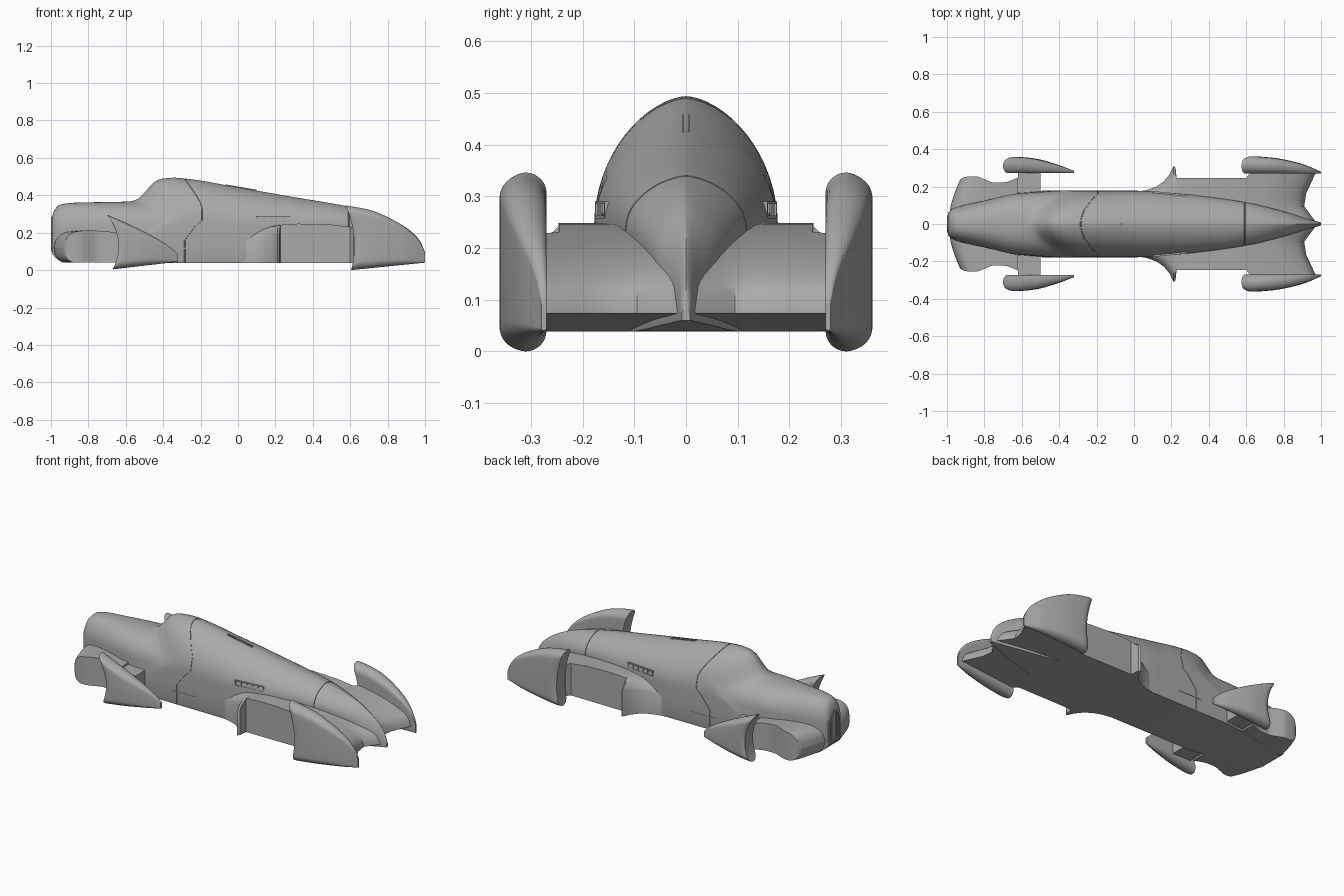
import bpy, bmesh, math
from mathutils import Matrix, Vector

old = bpy.data.objects.get("Cube")
if old:
    bpy.data.objects.remove(old)

grey = bpy.data.materials.new("body grey")
grey.use_nodes = True
COLOUR = (0.40, 0.40, 0.40, 1)
grey.diffuse_color = COLOUR
grey.node_tree.nodes["Principled BSDF"].inputs["Base Color"].default_value = COLOUR


def lin(pts, x):
    """Straight interpolation through (x, value) points."""
    if x <= pts[0][0]:
        return pts[0][1]
    for (a, u), (b, v) in zip(pts, pts[1:]):
        if x <= b:
            return u + (v - u) * (x - a) / (b - a)
    return pts[-1][1]


def smooth(pts, x):
    """Monotone cubic interpolation through (x, value) points."""
    if x <= pts[0][0] or x >= pts[-1][0]:
        return lin(pts, x)
    s = [(q[1] - p[1]) / (q[0] - p[0]) for p, q in zip(pts, pts[1:])]
    m = [s[0]] + [2 * a * b / (a + b) if a * b > 0 else 0 for a, b in zip(s, s[1:])] + [s[-1]]
    i = max(k for k in range(len(s)) if pts[k][0] <= x)
    h = pts[i + 1][0] - pts[i][0]
    t = (x - pts[i][0]) / h
    return ((2*t**3 - 3*t*t + 1) * pts[i][1] + (t**3 - 2*t*t + t) * h * m[i]
            + (3*t*t - 2*t**3) * pts[i + 1][1] + (t**3 - t*t) * h * m[i + 1])


def finish(name, bm):
    bmesh.ops.recalc_face_normals(bm, faces=bm.faces)
    me = bpy.data.meshes.new(name)
    bm.to_mesh(me)
    bm.free()
    me.materials.append(grey)
    ob = bpy.data.objects.new(name, me)
    bpy.context.collection.objects.link(ob)
    bpy.ops.object.select_all(action='DESELECT')
    ob.select_set(True)
    bpy.context.view_layer.objects.active = ob
    bpy.ops.object.shade_smooth_by_angle(angle=math.radians(38))
    return ob


def loft(name, rings, side=1):
    """Skin matching rings; each cap is a strip joining the ring's two halves."""
    bm = bmesh.new()
    vs = [[bm.verts.new((x, y * side, z)) for x, y, z in r] for r in rings]
    n = len(rings[0])
    for a, b in zip(vs, vs[1:]):
        for i in range(n):
            j = (i + 1) % n
            bm.faces.new((a[i], a[j], b[j], b[i]))
    for r in (vs[0], vs[-1]):
        for k in range(n // 2 - 1):
            bm.faces.new((r[k], r[k + 1], r[n - 2 - k], r[n - 1 - k]))
    bmesh.ops.remove_doubles(bm, verts=bm.verts, dist=1e-5)
    return finish(name, bm)


def boxes(name, parts, matrix=Matrix()):
    """One object from (centre, size) boxes."""
    bm = bmesh.new()
    for c, s in parts:
        bmesh.ops.create_cube(bm, size=1, matrix=matrix @ Matrix.Translation(c) @ Matrix.Diagonal((*s, 1)))
    return finish(name, bm)


# Main body: nose, bonnet, canopy hump and tapering tail
TOP = [(-.995, .285), (-.98, .325), (-.95, .35), (-.88, .36), (-.58, .367), (-.54, .378), (-.49, .425),
       (-.45, .47), (-.41, .488), (-.34, .494), (-.26, .487), (0, .442), (.3, .39), (.58, .342),
       (.75, .3), (.87, .245), (.95, .185), (.985, .135), (1, .085)]
WIDTH = [(-.995, .06), (-.98, .075), (-.95, .09), (-.8, .125), (-.6, .168), (-.48, .178), (0, .178),
         (.2, .166), (.4, .145), (.6, .115), (.8, .067), (.95, .022), (1, .008)]
SHOULDER = [(-.995, .22), (-.6, .24), (.55, .24), (.8, .19), (.93, .1), (1, .07)]
FLOOR = [(-.995, .09), (-.97, .06), (-.93, .04), (.6, .038), (1, .06)]
POWER = [(-1, .8), (-.62, .85), (-.45, 1.2), (.5, 1.15), (.75, 1.45), (1, 1.5)]
SWEEP = [(-.65, 0), (-.55, .17), (-.4, .15), (-.1, 0)]


def body_ring(x, inset=0):
    top, w = smooth(TOP, x) - inset, smooth(WIDTH, x) - inset
    sh, fl, e = smooth(SHOULDER, x), smooth(FLOOR, x), lin(POWER, x)
    half = [(0.001, fl), (w * .5, fl), (w * .97, fl), (w, fl + (sh - fl) * .1), (w, fl + (sh - fl) * .6)]
    for k in range(17):
        a = math.pi / 2 * k / 16
        half.append((w * max(math.cos(a), .004) ** e, sh + (top - sh) * math.sin(a)))
    ring = []
    for y, z in half:
        # the windscreen wraps backward around the hump
        back = lin(SWEEP, x) * min(1, y / .16) ** 2 * min(1, max(0, (z - .2) / .06))
        ring.append((x + back, y, z))
    return ring + [(x, -y, z) for x, y, z in reversed(ring)]


stations = {-.995: 0, -.99: 0, -.985: 0, .985: 0, .993: 0, 1: 0}
stations.update({round(-.98 + i * .0196, 4): 0 for i in range(101)})
for seam in (-.285, .592):
    for x in [s for s in stations if abs(s - seam) < .008]:
        del stations[x]
    stations.update({seam - .003: 0, seam - .002: .003, seam + .002: .003, seam + .003: 0})
loft("main_body", [body_ring(x, stations[x]) for x in sorted(stations)])

# Arched nose grille with upright bars
arch = [(.045, .1), (.045, .2)] + [(.045 * math.cos(a), .2 + .085 * math.sin(a))
                                   for a in (.3, .6, .9, 1.2, 1.5)]
outer = arch + [(-y, z) for y, z in reversed(arch)]
bm = bmesh.new()
for (y0, z0), (y1, z1) in zip(outer, outer[1:] + outer[:1]):
    quad = [bm.verts.new((-1, y * f, .19 + (z - .19) * f))
            for y, z, f in ((y0, z0, 1), (y1, z1, 1), (y1, z1, .88), (y0, z0, .88))]
    bm.faces.new(quad)
rim = bmesh.ops.extrude_face_region(bm, geom=bm.faces[:])["geom"]
bmesh.ops.translate(bm, vec=(.008, 0, 0), verts=[v for v in rim if isinstance(v, bmesh.types.BMVert)])
bmesh.ops.remove_doubles(bm, verts=bm.verts, dist=1e-5)
finish("grille_rim", bm)
boxes("grille_bars", [((-.995, y, .185), (.006, .004, .165)) for y in (-.027, -.014, 0, .014, .027)])

# Rear pod outline, with a flared lip ahead of the wheel recess
POD_W = [(0, .17), (.07, .182), (.12, .2), (.16, .228), (.19, .265), (.212, .31), (.222, .3),
         (.228, .247), (.6, .245), (.615, .27), (1, .27)]
POD_TOP = [(0, .19), (.1, .22), (.21, .24), (.32, .248), (.5, .243), (.62, .228), (.75, .2),
           (.85, .16), (.9, .125), (.92, .08)]
POD_X = [0, .04, .07, .1, .12, .14, .16, .175, .19, .202, .212, .222, .228, .26, .32, .4, .5, .6, .615,
         .66, .7, .75, .8, .84, .87, .89, .9, .91, .92]
TRAIL = [(0, .06), (.15, .03), (.35, -.01), (.6, 0), (1, .05)]


def rear_ring(v):
    up, low = [], []
    for x in POD_X:
        xx = x + lin(TRAIL, v) * max(0, x - .6) / .32
        y = v * lin(POD_W, x)
        drop = .05 * v ** 8 if x < .225 else 0
        up.append((xx, y, smooth(POD_TOP, x) - drop))
        low.append((xx, y, .038 + max(0, x - .6) * .11))
    return up + low[::-1]


# Front wheel pod: a rounded wing with a waisted outer side
FRONT_W = [(-1, .2), (-.95, .225), (-.9, .252), (-.85, .255), (-.8, .24), (-.75, .222), (-.7, .222), (-.62, .248)]
FRONT_TOP = [(0, .12), (.02, .155), (.08, .185), (.2, .205), (.4, .212), (1, .2)]
FRONT_LOW = [(0, .12), (.02, .08), (.08, .052), (.2, .04), (1, .04)]
NOSE = [(0, -.985), (.3, -.985), (.8, -.955), (1, -.93)]


def front_ring(v):
    up, low = [], []
    for k in range(25):
        s = 1 - math.cos(math.pi / 2 * k / 24)
        x = smooth(NOSE, v) * (1 - s) - .62 * s
        y = v * smooth(FRONT_W, x)
        up.append((x, y, smooth(FRONT_TOP, s)))
        low.append((x, y, smooth(FRONT_LOW, s)))
    return up + low[::-1]


def fairing_ring(t, lead, tail, bow, tops, lows, y_in, outs):
    """Upright stadium section whose leading edge bows backward."""
    hi, lo, out = smooth(tops, t), smooth(lows, t), smooth(outs, t)
    r, yc = (out - y_in) / 2, (out + y_in) / 2
    r_z = min(r, (hi - lo) * .45)
    half = [(r * math.sin(a), hi - r_z + r_z * math.cos(a)) for a in [math.pi / 16 * k + .01 for k in range(9)]]
    z0, z1 = hi - r_z, lo + r_z
    half += [(r, z0 + (z1 - z0) * k / 10) for k in range(1, 10)]
    half += [(r * math.cos(a), lo + r_z - r_z * math.sin(a)) for a in [math.pi / 16 * k - .01 * (k > 7) for k in range(9)]]
    ring = []
    for y, z in half:
        u = (z - lo) / (hi - lo) * 2 - 1
        start = lead + bow * (1 - u * u) - .015 * u
        ring.append((start + (tail - start) * t, yc + y, z))
    return ring + [(x, 2 * yc - y, z) for x, y, z in reversed(ring)]


FRONT_FIN = dict(lead=-.685, tail=-.32, bow=.045, y_in=.272,
                 tops=[(0, .296), (.25, .255), (.6, .19), (.88, .125), (1, .085)],
                 lows=[(0, .004), (1, .045)],
                 outs=[(0, .35), (.06, .358), (.3, .352), (.7, .32), (1, .284)])
REAR_FIN = dict(lead=.59, tail=1, bow=.03, y_in=.27,
                tops=[(0, .346), (.3, .322), (.6, .268), (.85, .195), (.96, .135), (1, .095)],
                lows=[(0, 0), (1, .04)],
                outs=[(0, .35), (.06, .361), (.3, .355), (.7, .325), (1, .28)])

steps = [0, .03, .06] + [.1 + .05 * k for k in range(17)] + [.93, .96, .98, 1]
for side, label in ((1, "left"), (-1, "right")):
    loft("rear_pod_" + label, [rear_ring(v) for v in (0, .15, .25, .35, .47, .6, .72, .82, .9, .96, 1)], side)
    loft("front_pod_" + label, [front_ring(v) for v in (0, .3, .45, .6, .7, .8, .88, .94, 1)], side)
    loft("front_fairing_" + label, [fairing_ring(t, **FRONT_FIN) for t in steps], side)
    loft("rear_fairing_" + label, [fairing_ring(t, **REAR_FIN) for t in steps], side)
    boxes("front_strut_" + label, [((-.56, side * .225, .12), (.12, .12, .14))])
    boxes("door_slit_" + label, [((-.24, side * .178, .117), (.16, .004, .006))])
    # Louvred side vent
    place = Matrix.Translation((.19, side * .156, .274)) @ Matrix.Rotation(-.1 * side, 4, 'Z')
    vent = [((0, 0, z), (.18, .022, .005)) for z in (-.014, .014)]
    vent += [((-.0875 + .035 * k, 0, 0), (.006, .022, .028)) for k in range(6)]
    boxes("side_vent_" + label, vent, place)

# Spine slot along the top
spine = Matrix.Translation((.015, 0, .438)) @ Matrix.Rotation(.172, 4, 'Y')
boxes("spine_slot", [((0, y, 0), (.17, .003, .012)) for y in (-.005, .005)], spine)
